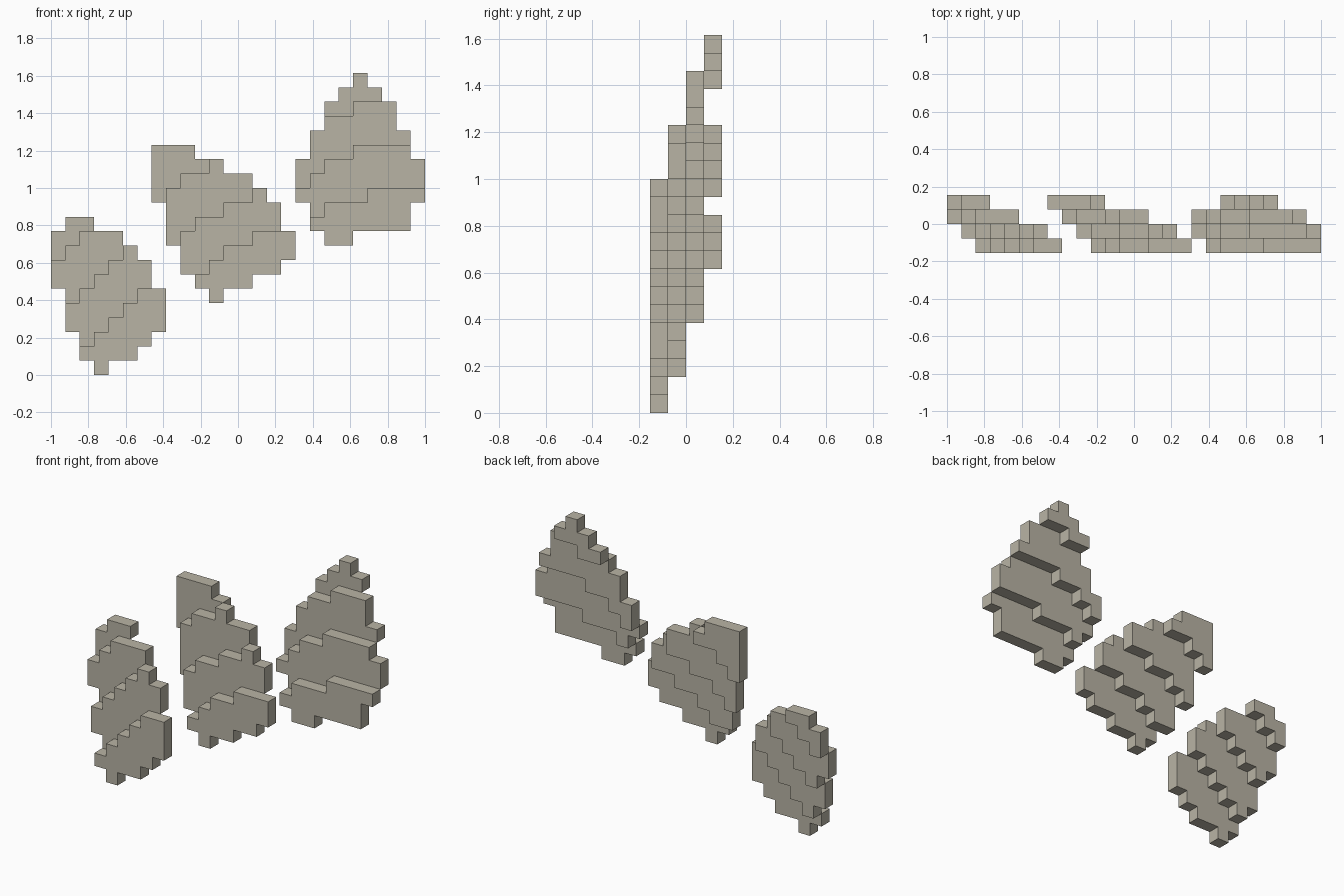
import bpy
import bmesh
import math

cube = bpy.data.objects.get("Cube")
if cube:
    bpy.data.objects.remove(cube, do_unlink=True)

UNIT = 2 / 26            # edge of one block
HALF_WIDTH = 13          # blocks from the left edge to the centre
HALF_DEPTH = 2           # blocks from the front to the centre

stone = bpy.data.materials.new("warm_grey_stone")
stone.use_nodes = True
stone_colour = (0.485, 0.456, 0.376, 1)
stone.diffuse_color = stone_colour
shader = next(n for n in stone.node_tree.nodes if n.type == 'BSDF_PRINCIPLED')
shader.inputs["Base Color"].default_value = stone_colour
shader.inputs["Roughness"].default_value = 0.8


def stepped_outline(columns):
    """Walk along the lower steps to the right and back along the upper steps."""
    lower, upper = [], []
    for x, low, high in columns:
        lower += [(x, low), (x + 1, low)]
        upper += [(x, high), (x + 1, high)]
    points = []
    for point in lower + upper[::-1]:
        if not points or points[-1] != point:
            points.append(point)
    return points


def build_slab(name, columns, layer):
    """Extrude a stepped outline one block deep."""
    bm = bmesh.new()
    front = layer - HALF_DEPTH
    verts = [bm.verts.new(((x - HALF_WIDTH) * UNIT, front * UNIT, z * UNIT))
             for x, z in stepped_outline(columns)]
    face = bm.faces.new(verts)
    result = bmesh.ops.extrude_face_region(bm, geom=[face], use_keep_orig=True)
    moved = [g for g in result["geom"] if isinstance(g, bmesh.types.BMVert)]
    bmesh.ops.translate(bm, verts=moved, vec=(0, UNIT, 0))
    bmesh.ops.dissolve_limit(bm, angle_limit=math.radians(1),
                             verts=bm.verts[:], edges=bm.edges[:])
    bmesh.ops.recalc_face_normals(bm, faces=bm.faces[:])
    mesh = bpy.data.meshes.new(name)
    bm.to_mesh(mesh)
    bm.free()
    mesh.materials.append(stone)
    slab = bpy.data.objects.new(name, mesh)
    bpy.context.collection.objects.link(slab)


def build_plate(name, start, bottoms, tops, cuts):
    """Slice a leaning plate into four slabs, each set back behind the one below."""
    for layer in range(len(cuts) + 1):
        columns = []
        for x, (low, high) in enumerate(zip(bottoms, tops), start):
            if layer > 0:
                low = max(low, math.ceil(cuts[layer - 1](x)))
            if layer < len(cuts):
                high = min(high, math.ceil(cuts[layer](x)))
            if high > low:
                columns.append((x, low, high))
        build_slab(f"{name}_slab_{layer + 1}", columns, layer)


# Small plate: steep diagonal steps
build_plate("small_plate", 0,
            bottoms=[6, 3, 1, 0, 1, 1, 2, 3],
            tops=[10, 11, 11, 10, 10, 9, 8, 6],
            cuts=[lambda x: x, lambda x: x + 4, lambda x: x + 8])

# Middle plate: gentler diagonal steps
build_plate("middle_plate", 7,
            bottoms=[12, 9, 7, 6, 5, 6, 6, 7, 7, 8],
            tops=[16, 16, 16, 15, 15, 14, 14, 13, 12, 10],
            cuts=[lambda x: 0.6 * x + 0.9,
                  lambda x: 0.6 * x + 4.1,
                  lambda x: 0.6 * x + 7.7])

# Large plate: nearly level steps
build_plate("large_plate", 17,
            bottoms=[12, 10, 9, 9, 10, 10, 10, 10, 12],
            tops=[15, 17, 19, 20, 21, 20, 19, 17, 15],
            cuts=[lambda x: 12 + (x > 21) - (x < 19),
                  lambda x: min(x - 4, 15 + (x > 20)),
                  lambda x: 18 + (x > 20)])
